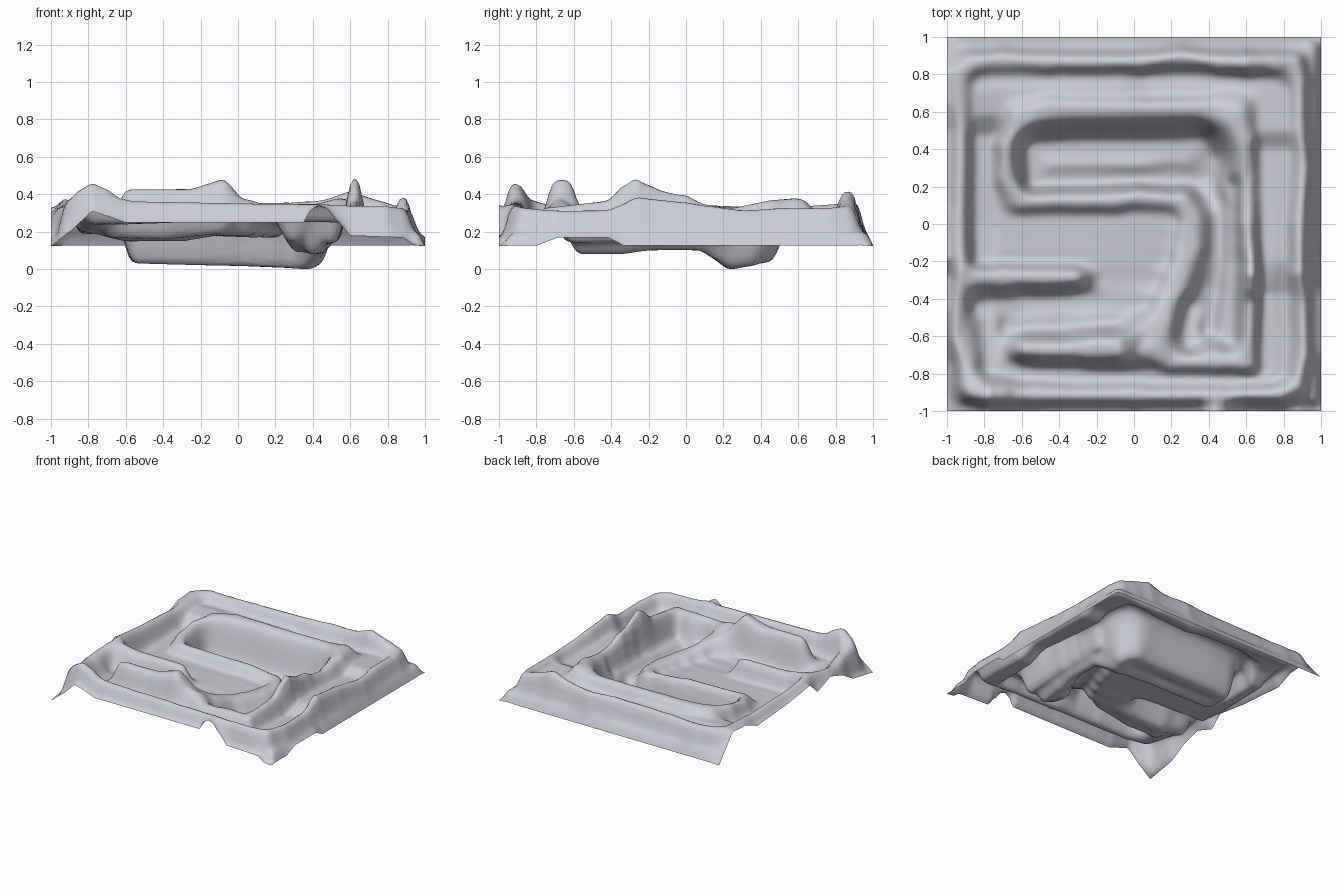
import bpy, bmesh

# The terrain is one sheet blended between crest lines and valley lines,
# each given as a path of (x, y, height) points.
segments = []


def line(*pts):
    for a, b in zip(pts, pts[1:]):
        dx, dy = b[0] - a[0], b[1] - a[1]
        segments.append((a[0], a[1], a[2], dx, dy, b[2] - a[2], dx * dx + dy * dy))


# sheet border
line((-1, 1, .125), (1, 1, .125), (1, -.33, .125), (1, -.42, .17), (1, -.68, .17),
     (1, -.8, .125), (1, -1, .125))
line((1, -1, .125), (.94, -1, .13), (.88, -1, .17), (.6, -1, .18), (.53, -1, .26),
     (.47, -1, .33), (.43, -1, .345), (.39, -1, .32), (.35, -1, .25), (-.6, -1, .25),
     (-.7, -1, .285), (-.78, -1, .31), (-.9, -1, .2), (-1, -1, .125))
line((-1, -1, .125), (-1, -.75, .17), (-1, -.6, .25), (-1, -.45, .3), (-1, -.28, .24),
     (-1, -.18, .33), (-1, .1, .29), (-1, .5, .26), (-1, .65, .32), (-1, .82, .33),
     (-1, 1, .125))
# outer slope, back and right
line((-.92, .965, .2), (.93, .965, .2), (.965, .93, .2), (.968, -.93, .2))

# outer rim: back, right, front, left
line((-.95, .8, .35), (-.86, .87, .35), (-.7, .89, .34), (-.45, .87, .35),
     (.05, .87, .36), (.25, .91, .36), (.45, .87, .37), (.6, .87, .42), (.75, .87, .37),
     (.85, .86, .34))
line((.85, .86, .34), (.89, .77, .33), (.89, .5, .33), (.92, .3, .32), (.89, 0, .36),
     (.885, -.26, .39), (.91, -.42, .32), (.92, -.7, .32), (.87, -.86, .33), (.78, -.91, .34))
line((.78, -.91, .34), (.45, -.92, .35), (0, -.92, .355), (-.55, -.92, .365),
     (-.63, -.92, .38), (-.7, -.92, .43), (-.78, -.92, .465), (-.84, -.9, .43),
     (-.88, -.86, .38))
line((-.88, -.86, .38), (-.91, -.75, .35), (-.97, -.6, .34), (-.96, -.42, .35),
     (-.93, -.26, .38), (-.94, 0, .35), (-.93, .5, .33), (-.95, .8, .35))

# left spur
line((-.93, -.28, .37), (-.7, -.28, .33), (-.32, -.28, .33))

# inner rim around the basin
line((.6, .45, .37), (.54, .58, .38), (.42, .63, .35), (-.45, .63, .35),
     (-.6, .56, .34), (-.69, .42, .32), (-.69, .25, .29), (-.6, .13, .27))
line((-.6, .13, .27), (-.1, .13, .26), (.02, .15, .25), (.25, .13, .23),
     (.3, .03, .22), (.29, -.12, .22), (.21, -.35, .24), (.13, -.52, .29))
line((.6, .45, .37), (.6, .25, .33), (.6, .1, .35), (.6, 0, .4), (.61, -.12, .42),
     (.625, -.2, .46), (.63, -.27, .495), (.63, -.34, .45), (.63, -.42, .37),
     (.61, -.75, .33))

# front inner ridge
line((.13, -.52, .29), (.05, -.63, .35), (-.08, -.66, .485), (-.17, -.66, .455),
     (-.25, -.67, .43), (-.57, -.67, .43))
line((.05, -.66, .38), (.2, -.74, .32), (.45, -.74, .33), (.61, -.75, .33))

# basin and its channel
line((-.54, .4, .035), (-.53, .23, .03), (.2, .24, .01), (.37, .24, .0),
     (.39, .33, .015), (.33, .4, .035), (-.54, .4, .035))
line((.37, .24, .0), (.46, .08, .1), (.46, -.2, .1), (.43, -.35, .08), (.4, -.55, .08))
line((.52, .2, .16), (.53, -.2, .15), (.5, -.6, .14))
line((.33, -.45, .09), (.3, -.63, .15))

# outer corridors
line((-.82, .76, .28), (-.4, .77, .27), (-.08, .77, .27), (.08, .77, .24),
     (.4, .77, .26), (.74, .75, .28))
line((-.76, .72, .29), (-.08, .71, .28), (.08, .71, .25), (.4, .71, .27))
for x in (-.82, -.77):
    line((x, .7, .29), (x, .59, .28), (x, .47, .2), (x, .0, .19), (x, -.18, .2))
for x in (.7, .8):
    line((x, .72, .28), (x, .5, .29), (x, .4, .24), (x, -.2, .27), (x, -.38, .21),
         (x, -.8, .22))
line((.74, -.82, .23), (.5, -.83, .25), (.1, -.82, .25), (-.3, -.81, .25), (-.6, -.8, .24))
line((-.6, -.8, .24), (-.76, -.76, .24), (-.76, -.46, .2))

# middle field
line((-.82, -.44, .2), (-.6, -.43, .15), (-.3, -.42, .15), (-.12, -.42, .18),
     (.05, -.42, .18))
line((-.68, -.54, .17), (-.4, -.52, .16), (-.1, -.51, .19))
line((-.72, .02, .2), (-.4, .01, .19), (.0, .03, .18), (.2, .02, .17))
line((-.7, -.08, .2), (-.3, -.08, .19), (.0, -.08, .18), (.17, -.08, .17))
line((-.7, -.18, .2), (-.3, -.18, .19), (.0, -.18, .18), (.15, -.18, .17))
line((-.15, -.3, .18), (.1, -.3, .17))


def height(x, y):
    total = weight = 0.0
    for ax, ay, az, dx, dy, dz, l2 in segments:
        px, py = x - ax, y - ay
        t = min(1.0, max(0.0, (px * dx + py * dy) / l2))
        px -= t * dx
        py -= t * dy
        w = (px * px + py * py + 0.0002) ** -1.8
        total += w * (az + t * dz)
        weight += w
    return total / weight


# terrain sheet
N = 120
bm = bmesh.new()
bmesh.ops.create_grid(bm, x_segments=N, y_segments=N, size=1.0)
for v in bm.verts:
    v.co.z = height(v.co.x, v.co.y)
for _ in range(3):
    bmesh.ops.smooth_vert(bm, verts=[v for v in bm.verts if not v.is_boundary],
                          factor=0.5, use_axis_z=True)
low = min(v.co.z for v in bm.verts)
for v in bm.verts:
    v.co.z -= low
for f in bm.faces:
    f.smooth = True
    if f.normal.z < 0:
        f.normal_flip()
mesh = bpy.data.meshes.new("terrain")
bm.to_mesh(mesh)
bm.free()

stone = bpy.data.materials.new("pale grey")
stone.diffuse_color = (0.6, 0.61, 0.67, 1)
mesh.materials.append(stone)
bpy.context.collection.objects.link(bpy.data.objects.new("terrain", mesh))
